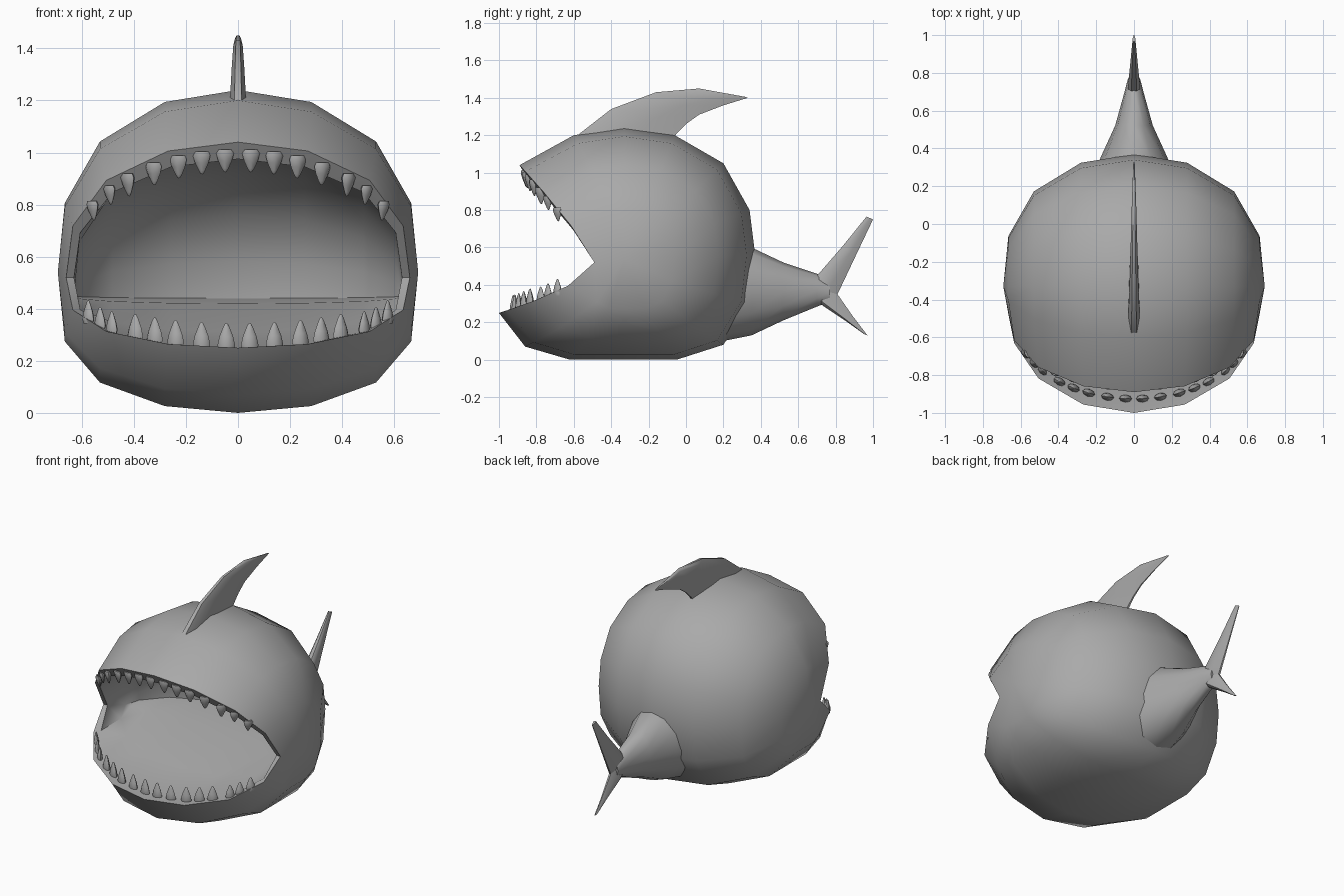
import bpy, bmesh, math
from mathutils import Vector, Matrix

if "Cube" in bpy.data.objects:
    bpy.data.objects.remove(bpy.data.objects["Cube"])

grey = bpy.data.materials.new("plain grey")
grey.diffuse_color = (0.4, 0.4, 0.4, 1)
grey.use_nodes = True
grey.node_tree.nodes["Principled BSDF"].inputs["Base Color"].default_value = grey.diffuse_color


def finish(bm, name, angle=50):
    bmesh.ops.remove_doubles(bm, verts=bm.verts, dist=0.0005)
    bmesh.ops.recalc_face_normals(bm, faces=bm.faces)
    me = bpy.data.meshes.new(name)
    bm.to_mesh(me)
    bm.free()
    ob = bpy.data.objects.new(name, me)
    bpy.context.collection.objects.link(ob)
    me.materials.append(grey)
    bpy.ops.object.select_all(action='DESELECT')
    ob.select_set(True)
    bpy.context.view_layer.objects.active = ob
    bpy.ops.object.shade_smooth_by_angle(angle=math.radians(angle))
    return ob


def skin(bm, rows, wrap_rows=False, wrap_cols=False):
    """Bridge equal-length rows of points with quads."""
    v = [[bm.verts.new(p) for p in r] for r in rows]
    n, m = len(v), len(v[0])
    for i in range(n if wrap_rows else n - 1):
        for j in range(m if wrap_cols else m - 1):
            k, l = (i + 1) % n, (j + 1) % m
            bm.faces.new((v[i][j], v[i][l], v[k][l], v[k][j]))
    return v


def arc_point(mid, hinge, half, s, ey, ez):
    """Point on an arc from the hinge to the middle; s is x / half."""
    c = math.sqrt(max(0, 1 - s * s))
    return Vector((half * s, hinge[0] + (mid[0] - hinge[0]) * c ** ey,
                   hinge[1] + (mid[1] - hinge[1]) * c ** ez))


# Body: arcs swept around a sideways axis, outside then the mouth lining
SIDE = [math.sin(math.radians(a)) for a in (-90, -74, -50, -24, 0, 24, 50, 74, 90)]
CORNER = (-0.49, 0.52)
OUTER = [(-.6, 1.2), (-.33, 1.24), (-.06, 1.2), (.2, 1.05), (.34, .8), (.37, .56),
         (.34, .3), (.2, .08), (-.05, 0), (-.33, 0), (-.62, 0), (-.86, .07)]
INNER = [(-.6, .31), (-.2, .42), (.1, .44), (.09, .58), (0, .76), (-.2, .92), (-.55, 1.01)]


def arc(mid, hinge, half, ey, ez):
    return [arc_point(mid, hinge, half, s, ey, ez) for s in SIDE]


rows = [arc((-.89, 1.04), CORNER, .66, .9, .75)]
rows += [arc(p, (-.33, .54), .692, .75 if p[0] > -.33 else 1, .75 if p[1] > .5 else .55)
         for p in OUTER]
rows += [arc((-1, .25), CORNER, .66, 1, .6), arc((-.86, .25), CORNER, .63, 1, .6)]
rows += [arc(p, (-.3, .45), .63, 1, .75) for p in INNER]
rows += [arc((-.85, .975), CORNER, .63, .9, .75)]
bm = bmesh.new()
skin(bm, rows, wrap_rows=True)
finish(bm, "body")


# Blade: sections given as (front y, z), (rear y, z), half thickness
def blade(name, sections):
    bm = bmesh.new()
    loops = []
    for (y0, z0), (y1, z1), t in sections:
        loop = []
        for f, w in ((0, .45), (.15, 1), (.6, .8), (1, .2)):
            loop.append((w * t, y0 + (y1 - y0) * f, z0 + (z1 - z0) * f))
        loops.append(loop + [(-x, y, z) for x, y, z in reversed(loop)])
    v = skin(bm, loops, wrap_cols=True)
    bm.faces.new(v[0])
    bm.faces.new(v[-1])
    return finish(bm, name)


blade("dorsal_fin", [((-.6, 1.17), (-.08, 1.16), .034), ((-.58, 1.2), (-.05, 1.21), .031),
                     ((-.4, 1.34), (0, 1.26), .024), ((-.16, 1.43), (.07, 1.31), .018),
                     ((.07, 1.45), (.2, 1.36), .012), ((.32, 1.405), (.33, 1.4), .004)])
blade("upper_tail_lobe", [((.68, .42), (.77, .32), .03), ((.71, .46), (.81, .35), .032),
                          ((.84, .61), (.9, .54), .02), ((.965, .765), (1, .75), .008)])
blade("lower_tail_lobe", [((.68, .33), (.78, .4), .03), ((.73, .29), (.81, .35), .032),
                          ((.85, .21), (.89, .235), .018), ((.955, .135), (.97, .13), .007)])

# Tail: tapering oval rings (y, centre z, half height, half width)
bm = bmesh.new()
rings = [(.2, .35, .25, .23), (.35, .365, .235, .178), (.52, .365, .155, .1),
         (.70, .372, .088, .05), (.77, .36, .05, .032)]
N = 12
v = skin(bm, [[(w * math.cos(2 * math.pi * i / N), y, z + h * math.sin(2 * math.pi * i / N))
               for i in range(N)] for y, z, h, w in rings], wrap_cols=True)
bm.faces.new(v[0])
bm.faces.new(v[-1])
finish(bm, "tail")


# Teeth: flattened blunt cones following each lip
def teeth(name, xs, mid, ey, ez, length, lean):
    bm = bmesh.new()
    for x in [s * a for a in xs for s in (-1, 1)]:
        base = arc_point(mid, CORNER, .645, x / .645, ey, ez)
        yaw = math.atan2(x, .75) if abs(x) < .4 else math.copysign(.8, x)
        size = 1 if abs(x) < .47 else .85
        place = Matrix.Translation(base) @ Matrix.Rotation(yaw, 4, 'Z')
        loops = []
        for f, r in ((-.1, .8), (.1, 1), (.45, .78), (.8, .4), (.95, .2), (1, .02)):
            loops.append([place @ Vector((.034 * r * size * math.cos(k * math.pi / 4),
                                          .02 * r * size * math.sin(k * math.pi / 4) + lean * f,
                                          length * f * size)) for k in range(8)])
        v = skin(bm, loops, wrap_cols=True)
        bm.faces.new(v[0])
        bm.faces.new(v[-1])
    finish(bm, name, 60)


teeth("upper_teeth", (.05, .14, .23, .325, .425, .495, .56), (-.865, 1.005), .9, .75, -.08, .01)
teeth("lower_teeth", (.045, .14, .24, .32, .395, .485, .53, .575), (-.925, .25), 1, .6, .095, 0)
